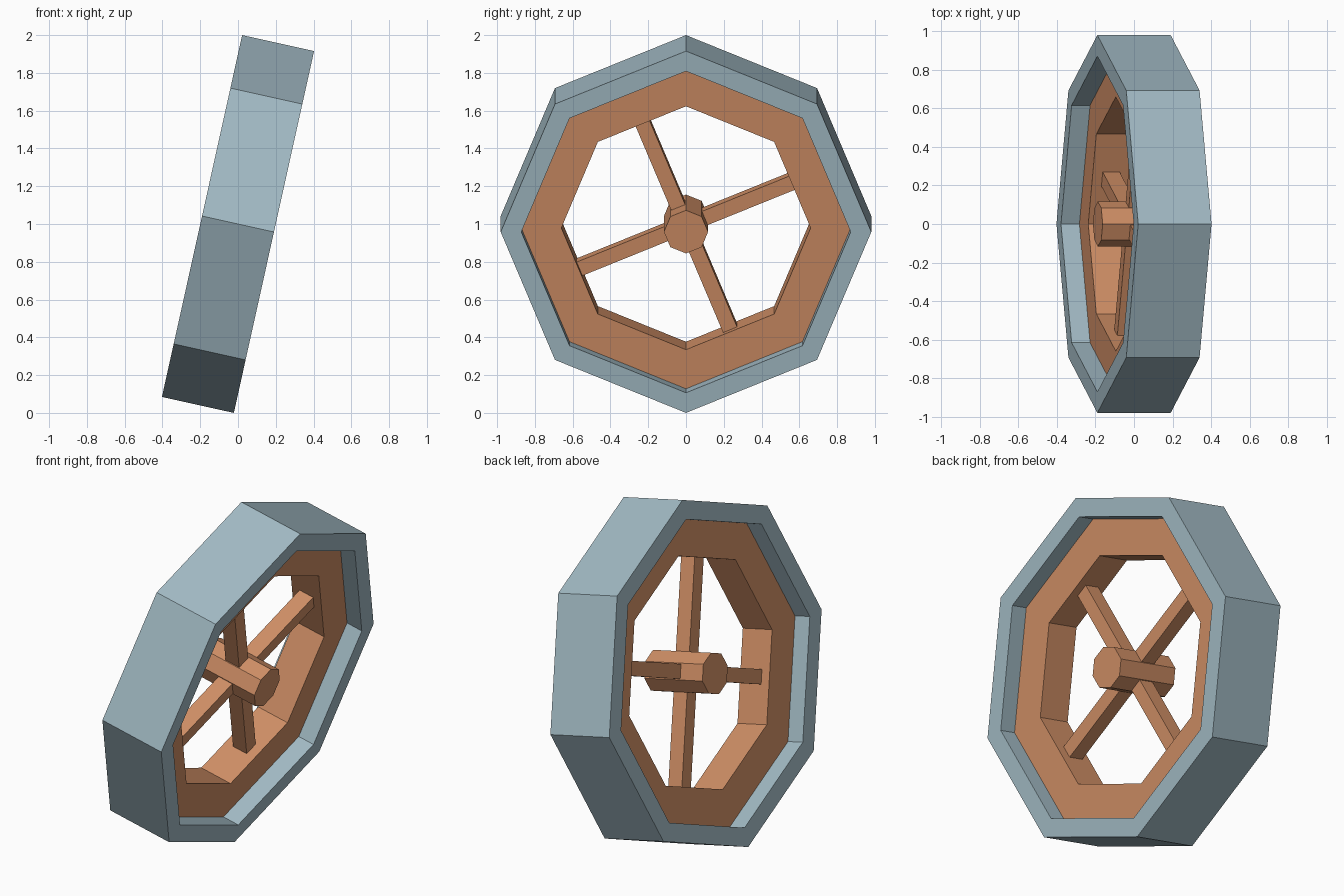
import bpy, bmesh, math
from mathutils import Matrix

if "Cube" in bpy.data.objects:
    bpy.data.objects.remove(bpy.data.objects["Cube"])

# Wheel leans 12.5 degrees about y; its axle lies along local x
WHEEL = Matrix.Translation((0, 0, 1)) @ Matrix.Rotation(math.radians(12.5), 4, 'Y')
SIDES = 8


def material(name, color):
    m = bpy.data.materials.new(name)
    m.diffuse_color = color
    m.use_nodes = True
    m.node_tree.nodes["Principled BSDF"].inputs["Base Color"].default_value = m.diffuse_color
    return m


def add_object(name, bm, mat):
    bmesh.ops.recalc_face_normals(bm, faces=bm.faces)
    me = bpy.data.meshes.new(name)
    bm.to_mesh(me)
    bm.free()
    me.materials.append(mat)
    ob = bpy.data.objects.new(name, me)
    ob.matrix_world = WHEEL
    bpy.context.collection.objects.link(ob)
    return ob


def ring(name, outer, inner, half, mat):
    # Rectangular section swept round the axle in eight flat segments
    bm = bmesh.new()
    section = [(-half, outer), (half, outer), (half, inner), (-half, inner)]
    loops = []
    for i in range(SIDES):
        a = 2 * math.pi * i / SIDES
        loops.append([bm.verts.new((x, r * math.cos(a), r * math.sin(a))) for x, r in section])
    for i in range(SIDES):
        p, q = loops[i], loops[(i + 1) % SIDES]
        for j in range(4):
            k = (j + 1) % 4
            bm.faces.new((p[j], p[k], q[k], q[j]))
    return add_object(name, bm, mat)


blue = material("tyre_blue", (0.36, 0.49, 0.55, 1))
orange = material("rim_orange", (0.62, 0.27, 0.13, 1))

# Tyre and recessed rim
ring("tyre", 0.981, 0.872, 0.195, blue)
ring("rim", 0.873, 0.66, 0.097, orange)

# Hub
bm = bmesh.new()
bmesh.ops.create_cone(bm, cap_ends=True, segments=SIDES, radius1=0.117, radius2=0.117,
                      depth=0.385, matrix=Matrix.Rotation(math.pi / 2, 4, 'Y'))
add_object("hub", bm, orange)

# Four spokes meeting the middles of the rim flats
for n in range(4):
    bm = bmesh.new()
    turn = Matrix.Rotation(math.radians(22.5 + 90 * n), 4, 'X')
    place = turn @ Matrix.Translation((0, 0.345, 0)) @ Matrix.Diagonal((0.09, 0.55, 0.08, 1))
    bmesh.ops.create_cube(bm, size=1, matrix=place)
    add_object(f"spoke_{n + 1}", bm, orange)
